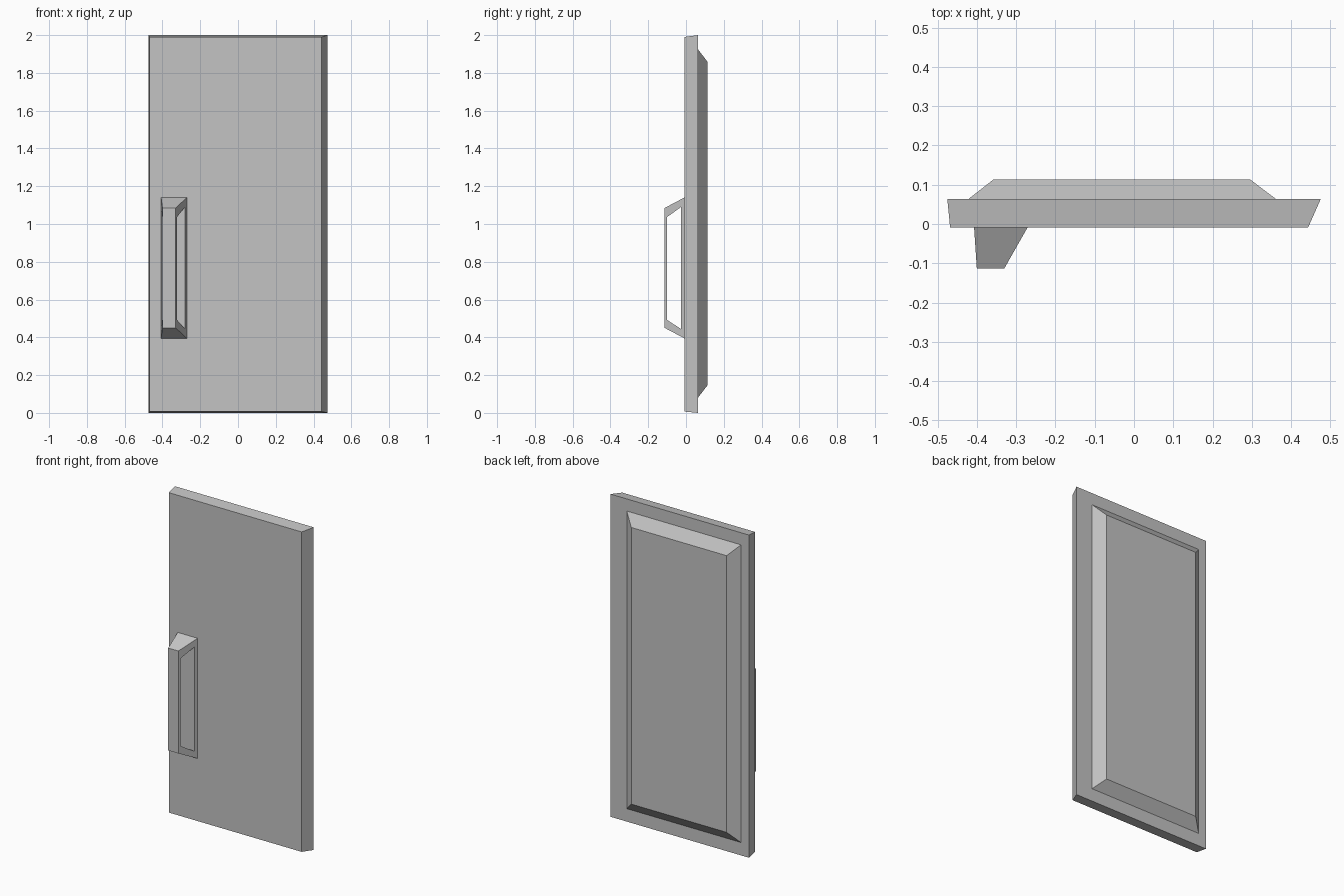
import bpy
import bmesh

cube = bpy.data.objects.get("Cube")
if cube:
    bpy.data.objects.remove(cube, do_unlink=True)

grey = bpy.data.materials.new("plain grey")
grey.use_nodes = True
colour = (0.55, 0.55, 0.55, 1)
grey.diffuse_color = colour
grey.node_tree.nodes["Principled BSDF"].inputs["Base Color"].default_value = colour

FRONT, BACK, DEPTH = -0.009, 0.063, 0.113


def finish(name, bm):
    bmesh.ops.recalc_face_normals(bm, faces=bm.faces)
    mesh = bpy.data.meshes.new(name)
    bm.to_mesh(mesh)
    bm.free()
    mesh.materials.append(grey)
    obj = bpy.data.objects.new(name, mesh)
    bpy.context.collection.objects.link(obj)
    return obj


def tapered_slab(name, *sections):
    """Join two rectangles, each given as (y, x0, x1, z0, z1)."""
    bm = bmesh.new()
    loops = []
    for y, x0, x1, z0, z1 in sections:
        corners = [(x0, z0), (x1, z0), (x1, z1), (x0, z1)]
        loops.append([bm.verts.new((x, y, z)) for x, z in corners])
    a, b = loops
    bm.faces.new(a)
    bm.faces.new(b)
    for i in range(4):
        j = (i + 1) % 4
        bm.faces.new((a[i], a[j], b[j], b[i]))
    return finish(name, bm)


# Door leaf, wider at the back, with a raised panel behind
tapered_slab("door_leaf",
             (FRONT, -0.468, 0.443, 0.007, 1.99),
             (BACK, -0.475, 0.475, 0, 2))
tapered_slab("back_panel",
             (BACK, -0.422, 0.362, 0.08, 1.925),
             (DEPTH, -0.358, 0.296, 0.145, 1.86))


# Handle: a tapered block with an opening running through it sideways
def handle_x(y, side):
    t = (FRONT - y) / (FRONT + DEPTH)
    base, tip = (-0.407, -0.40) if side == 0 else (-0.271, -0.33)
    return base + (tip - base) * t


outer = [(FRONT, 0.395), (-DEPTH, 0.45), (-DEPTH, 1.085), (FRONT, 1.14)]
inner = [(-0.026, 0.444), (-0.10, 0.492), (-0.10, 1.037), (-0.026, 1.09)]

bm = bmesh.new()
rings = [[[bm.verts.new((handle_x(y, side), y, z)) for y, z in profile]
          for side in (0, 1)] for profile in (outer, inner)]
(out_l, out_r), (in_l, in_r) = rings
for a, b in ((out_l, out_r), (in_l, in_r), (out_l, in_l), (out_r, in_r)):
    for i in range(4):
        j = (i + 1) % 4
        bm.faces.new((a[i], a[j], b[j], b[i]))
finish("handle", bm)
